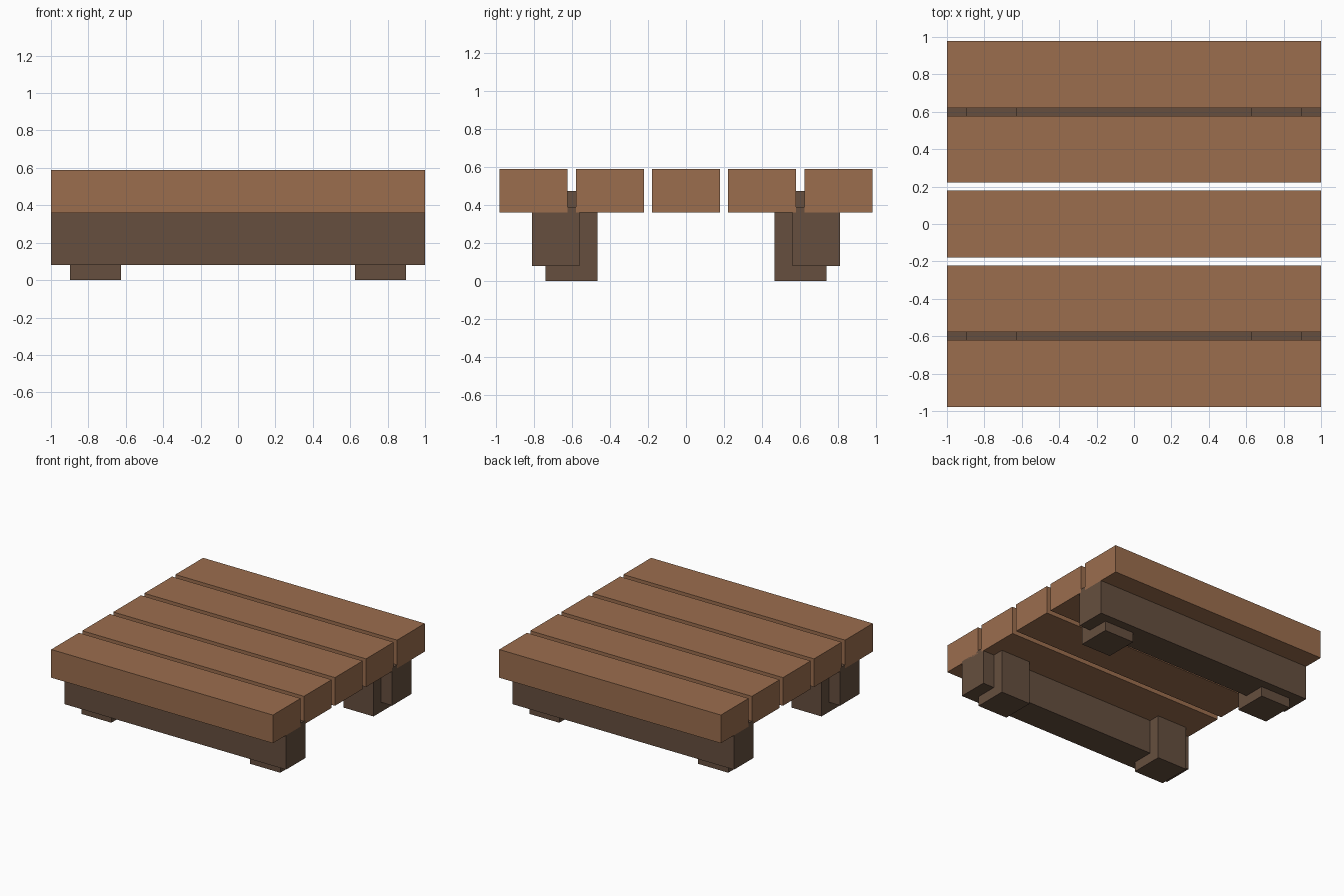
import bpy

if "Cube" in bpy.data.objects:
    bpy.data.objects.remove(bpy.data.objects["Cube"])


def material(name, color):
    m = bpy.data.materials.new(name)
    m.diffuse_color = (*color, 1)
    m.use_nodes = True
    m.node_tree.nodes["Principled BSDF"].inputs["Base Color"].default_value = m.diffuse_color
    return m


def box(name, center, size, mat):
    bpy.ops.mesh.primitive_cube_add(size=1, location=center)
    ob = bpy.context.object
    ob.name = name
    ob.scale = size
    bpy.ops.object.transform_apply(location=False, rotation=False, scale=True)
    ob.data.materials.append(mat)
    return ob


light_wood = material("light_wood", (0.33, 0.155, 0.076))
dark_wood = material("dark_wood", (0.133, 0.078, 0.049))

# Five top planks with narrow gaps
for i in range(5):
    box(f"plank_{i + 1}", (0, (i - 2) * 0.4, 0.475), (2, 0.357, 0.23), light_wood)

for y_side, y_name in ((-1, "front"), (1, "back")):
    # Long support beam, let into the planks
    box(f"{y_name}_beam", (0, y_side * 0.684, 0.234), (2, 0.25, 0.308), dark_wood)
    # Short legs set slightly inward of the beam
    for x_side, x_name in ((-1, "left"), (1, "right")):
        box(f"{y_name}_{x_name}_leg", (x_side * 0.762, y_side * 0.601, 0.237),
            (0.271, 0.272, 0.474), dark_wood)
